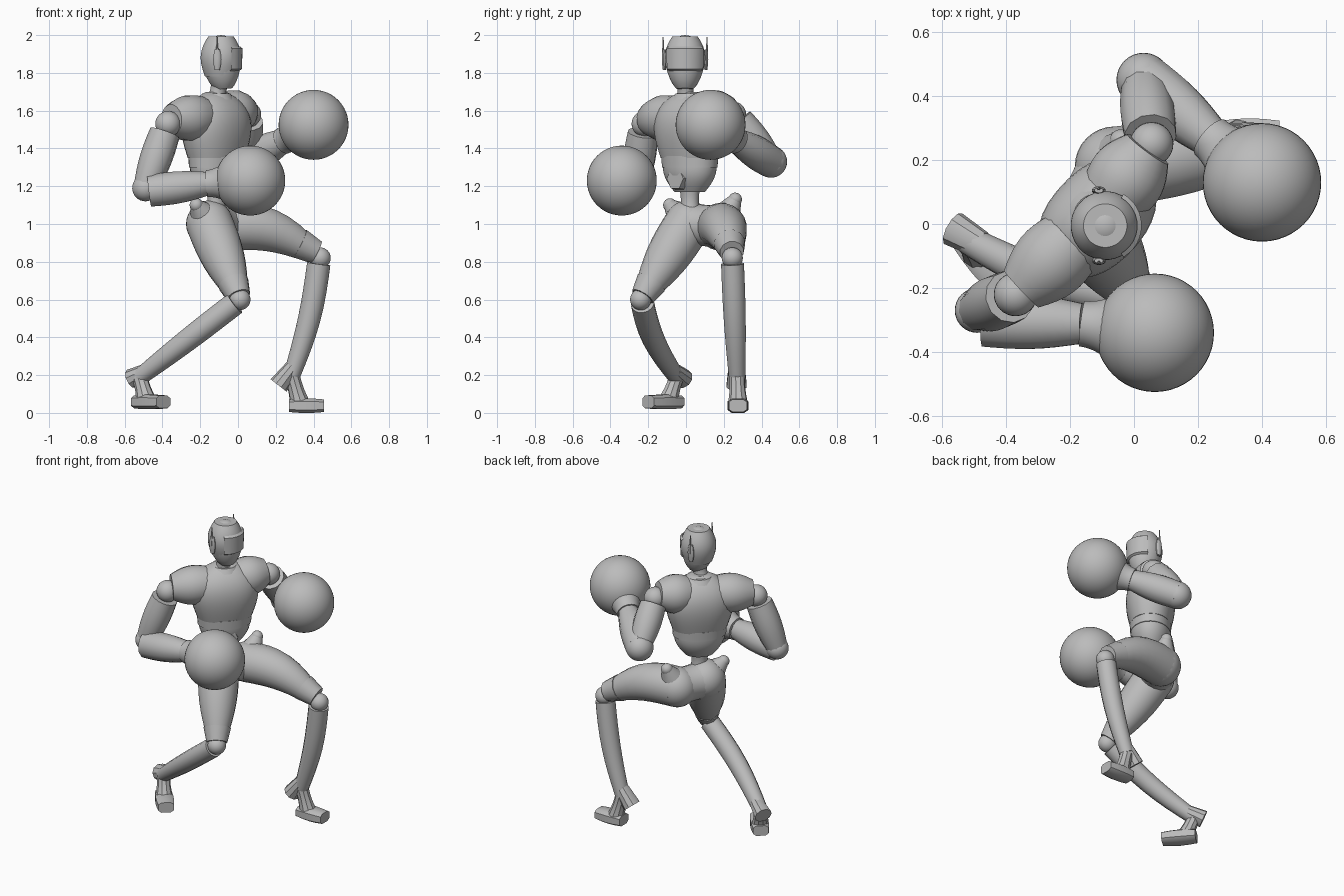
import bpy, bmesh, math
from mathutils import Vector, Matrix

default_cube = bpy.data.objects.get("Cube")
if default_cube:
    bpy.data.objects.remove(default_cube)

grey = bpy.data.materials.new("plain grey")
grey.use_nodes = True
grey.diffuse_color = (0.5, 0.5, 0.5, 1)
grey.node_tree.nodes["Principled BSDF"].inputs["Base Color"].default_value = grey.diffuse_color
parts = []

# Directions used by several parts
UP = Vector((0, 0, 1))
ACROSS = Vector((0, 1, 0))
CHEST_FORWARD = Vector((0.73, -0.68, 0))
CHEST_LEFT = Vector((0.68, 0.73, 0))


def point(x, y, z):
    return Vector((x, y, z))


def finish(name, bm):
    bmesh.ops.recalc_face_normals(bm, faces=bm.faces)
    mesh = bpy.data.meshes.new(name)
    bm.to_mesh(mesh)
    bm.free()
    mesh.materials.append(grey)
    part = bpy.data.objects.new(name, mesh)
    bpy.context.collection.objects.link(part)
    parts.append(part)


def ball(name, centre, radius, height=1, segments=32):
    bm = bmesh.new()
    placing = Matrix.Translation(centre) @ Matrix.Diagonal((1, 1, height, 1))
    bmesh.ops.create_uvsphere(bm, u_segments=segments, v_segments=segments // 2,
                              radius=radius, matrix=placing)
    finish(name, bm)


def limb(name, start, end, r_start, r_end, bulge=0, power=1, flat=1, square=1,
         bend=Vector(), side=UP, sides=16, steps=8):
    """Closed tube; width lies along side, and flat scales the other way across."""
    bm = bmesh.new()
    centres = []
    for i in range(steps + 1):
        t = i / steps
        centres.append(start.lerp(end, t) + bend * math.sin(math.pi * t))
    rings = []
    for i, centre in enumerate(centres):
        t = i / steps
        radius = r_start + (r_end - r_start) * t ** power + bulge * math.sin(math.pi * t)
        along = (centres[min(i + 1, steps)] - centres[max(i - 1, 0)]).normalized()
        u = (side - along * side.dot(along)).normalized()
        v = along.cross(u) * flat
        ring = []
        for k in range(sides):
            angle = math.tau * (k + 0.5) / sides
            p, q = math.cos(angle), math.sin(angle)
            p = math.copysign(abs(p) ** square, p)
            q = math.copysign(abs(q) ** square, q)
            ring.append(bm.verts.new(centre + (u * p + v * q) * radius))
        rings.append(ring)
    for low, high in zip(rings, rings[1:]):
        for k in range(sides):
            n = (k + 1) % sides
            bm.faces.new((low[k], low[n], high[n], high[k]))
    bm.faces.new(rings[0])
    bm.faces.new(rings[-1])
    finish(name, bm)


def trunk(z, forward=0):
    return point(-0.115, 0.02, z) + CHEST_FORWARD * forward


def body(name, z_low, z_high, r_low, r_high, **shape):
    limb(name, trunk(z_low), trunk(z_high), r_low, r_high, side=CHEST_LEFT, sides=32, **shape)


# Torso
body("chest", 1.35, 1.7, 0.17, 0.06, bulge=0.04, power=6, flat=0.72, square=0.9, steps=12)
body("rib_band", 1.3, 1.36, 0.165, 0.17, flat=0.75, steps=2)
body("belly", 1.17, 1.32, 0.09, 0.16, bulge=0.02, flat=0.77)
body("waist", 1.03, 1.2, 0.07, 0.06, bulge=-0.015, flat=0.9)
limb("belly_plate", trunk(1.24, 0.08), trunk(1.24, 0.115), 0.065, 0.06, sides=6, steps=1)
body("collar", 1.66, 1.69, 0.095, 0.075, steps=1)

# Neck and head, looking over the left side
head = point(-0.09, -0.005, 1.88)
limb("neck", point(-0.12, 0, 1.63), head - UP * 0.1, 0.06, 0.055, bulge=-0.015)
ball("crown", head, 0.095, 1.26)
limb("skull", head - UP * 0.1, head + UP * 0.112, 0.085, 0.068, bulge=0.024, power=4,
     side=ACROSS, sides=32, steps=12)
limb("jaw", point(-0.075, -0.005, 1.715), head, 0.045, 0.1, bulge=0.012,
     power=0.7, side=ACROSS, sides=24)

# Visor: a band bowed across the face, with its rims turned in
bm = bmesh.new()
rows = []
for height, reach in ((-0.07, 0.095), (-0.06, 0.111), (0.05, 0.114), (0.06, 0.1)):
    row = []
    for i in range(13):
        angle = math.radians(10 * (i - 6))
        row.append(bm.verts.new(head + point(math.cos(angle), math.sin(angle), 0) * reach + UP * height))
    rows.append(row)
for low, high in zip(rows, rows[1:]):
    for i in range(len(low) - 1):
        bm.faces.new((low[i], low[i + 1], high[i + 1], high[i]))
finish("visor", bm)

# Ear pods and aerials
for label, way in (("left", ACROSS), ("right", -ACROSS)):
    ear = head + way * 0.11 + point(-0.02, 0, -0.01)
    limb(label + "_ear_pod", ear - UP * 0.055, ear + UP * 0.055, 0.008, 0.008, bulge=0.005,
         flat=1.7, side=ACROSS, sides=12)
    tip = ear + way * 0.006
    limb(label + "_aerial", tip, tip + UP * 0.12, 0.008, 0.003, side=ACROSS, sides=6, steps=1)

# Arms: rounded shoulder, tube sleeve, elbow, forearm, flared cuff and round glove
arms = {
    "right": (point(-0.37, -0.22, 1.53), point(-0.49, -0.27, 1.19), point(0.065, -0.34, 1.23),
              0.07, point(0.02, -0.03, -0.015)),
    "left": (point(0.055, 0.25, 1.58), point(0.03, 0.45, 1.33), point(0.4, 0.13, 1.525),
             0.085, Vector()),
}
for label, (shoulder, elbow, fist, elbow_size, offset) in arms.items():
    chest_side = trunk(1.58).lerp(shoulder, 0.3)
    limb(label + "_shoulder_cap", chest_side, shoulder.lerp(chest_side, 0.1) + UP * 0.02,
         0.11, 0.08, bulge=0.018, power=2)
    ball(label + "_shoulder_ball", shoulder, 0.068)
    limb(label + "_upper_arm", shoulder.lerp(elbow, 0.14), elbow, 0.082, 0.065, bulge=0.012, sides=12)
    ball(label + "_elbow", elbow, elbow_size)
    hand = (fist - elbow).normalized()
    wrist = fist - hand * 0.23
    limb(label + "_forearm", elbow + offset, wrist, 0.086, 0.065, bulge=0.012, sides=12)
    limb(label + "_glove_cuff", wrist, fist - hand * 0.1, 0.072, 0.13, power=2, sides=24)
    ball(label + "_glove", fist, 0.185, segments=48)

# Pelvis: rounded hips, each with a small bump on top
hips = {"right": point(-0.15, 0.01, 1), "left": point(-0.06, 0.18, 0.985)}
bumps = {"right": point(-0.22, -0.085, 1.1), "left": point(-0.04, 0.26, 1.13)}
limb("pelvis", hips["right"], hips["left"], 0.12, 0.12, bulge=-0.01)
for label, tip in bumps.items():
    hip = hips[label]
    ball(label + "_hip", hip, 0.125)
    limb(label + "_hip_bump", hip.lerp(tip, 0.3), tip, 0.09, 0.036)
    ball(label + "_hip_bump_tip", tip, 0.036)

# Legs: knee, ankle, heel guard tip, foot heel, foot toe, thigh lift, shin bow
legs = {
    "right": (point(0.01, -0.24, 0.6), point(-0.52, -0.05, 0.19), point(-0.565, -0.015, 0.18),
              point(-0.53, -0.04, 0.058), point(-0.395, -0.2, 0.058), Vector(), ACROSS * -0.03),
    "left": (point(0.435, 0.245, 0.82), point(0.285, 0.27, 0.2), point(0.215, 0.268, 0.145),
             point(0.27, 0.275, 0.038), point(0.455, 0.275, 0.038), UP * 0.05, point(0.02, 0, 0)),
}
for label, (knee, ankle, guard, heel, toe, lift, bow) in legs.items():
    hip = hips[label]
    limb(label + "_thigh", hip, hip.lerp(knee, 0.93) + lift * 0.3, 0.125, 0.058, bulge=0.022,
         bend=lift, side=ACROSS, sides=20)
    limb(label + "_knee_cuff", hip.lerp(knee, 0.78) + lift * 0.8, hip.lerp(knee, 0.96) + lift * 0.5,
         0.084, 0.064, side=ACROSS, sides=12, steps=2)
    ball(label + "_knee", knee, 0.056)
    limb(label + "_shin", knee.lerp(ankle, 0.05), ankle, 0.062, 0.045, bulge=0.006,
         bend=bow, side=ACROSS, sides=14)
    limb(label + "_heel_guard", ankle.lerp(knee, 0.08), guard, 0.044, 0.056, flat=0.95,
         side=ACROSS, sides=10, steps=2)
    instep = heel.lerp(toe, 0.3)
    limb(label + "_ankle", ankle, instep + UP * 0.02, 0.042, 0.052, bulge=-0.005, sides=10)
    sideways = UP.cross(toe - heel)
    limb(label + "_foot", heel, toe, 0.05, 0.05, bulge=0.008, flat=0.7, square=0.6,
         side=sideways, sides=8, steps=4)

# Smooth shading that keeps the rims sharp
bpy.ops.object.select_all(action='DESELECT')
for part in parts:
    part.select_set(True)
bpy.context.view_layer.objects.active = parts[0]
bpy.ops.object.shade_smooth_by_angle(angle=math.radians(35))
